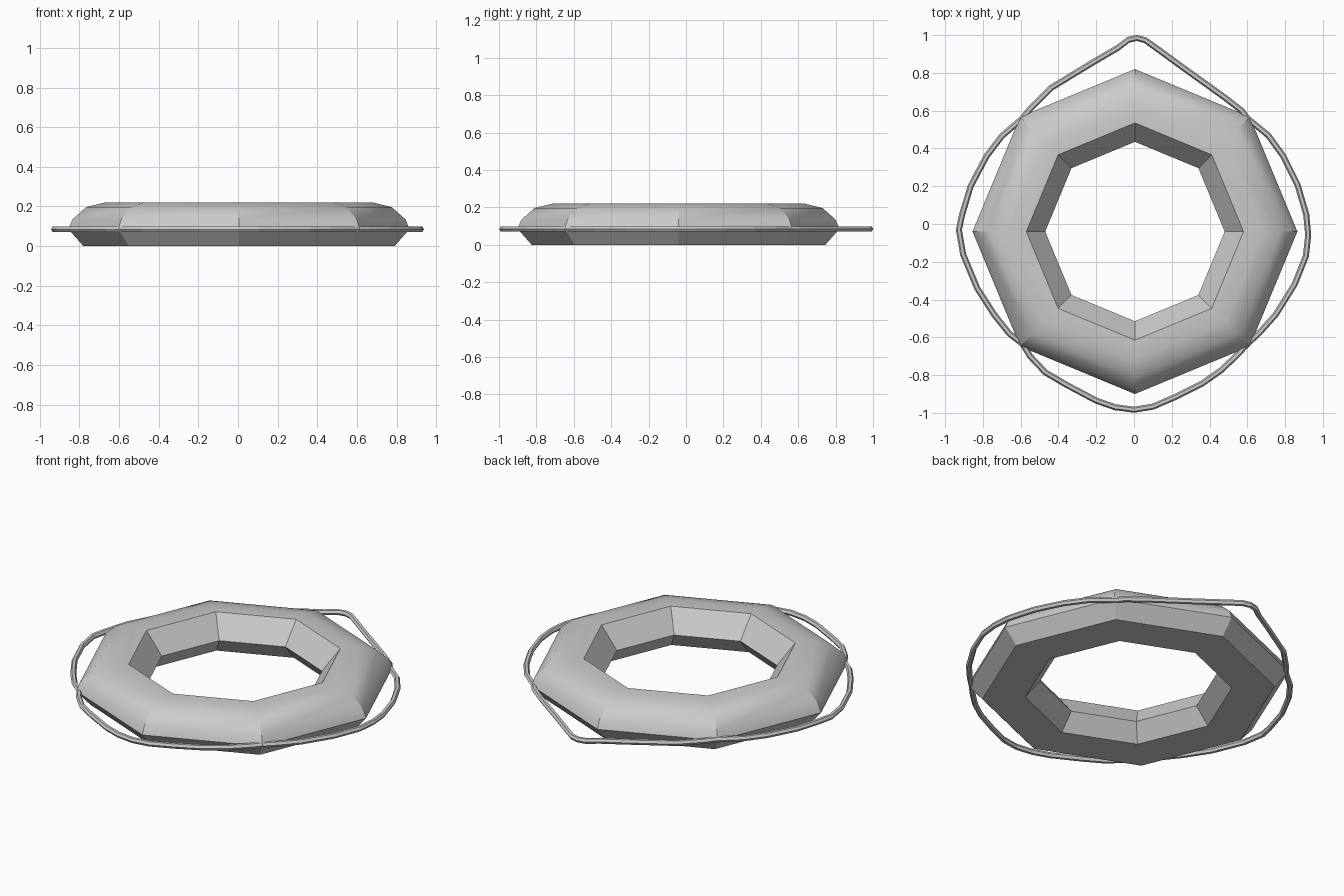
import bpy, bmesh, math

if "Cube" in bpy.data.objects:
    bpy.data.objects.remove(bpy.data.objects["Cube"])

# Ring body: profile (radius, height) swept round eight corners
PROFILE = [(0.555, 0), (0.785, 0), (0.86, 0.085), (0.84, 0.135),
           (0.77, 0.197), (0.675, 0.22), (0.575, 0.22), (0.475, 0.095)]
SIDES = 8
CX, CY = 0.005, -0.04

bm = bmesh.new()
rings = []
for i in range(SIDES):
    a = 2 * math.pi * i / SIDES
    rings.append([bm.verts.new((CX + r * math.cos(a), CY + r * math.sin(a), z))
                  for r, z in PROFILE])
n = len(PROFILE)
for i in range(SIDES):
    p, q = rings[i], rings[(i + 1) % SIDES]
    for j in range(n):
        k = (j + 1) % n
        bm.faces.new((p[j], q[j], q[k], p[k]))
bmesh.ops.recalc_face_normals(bm, faces=bm.faces)
mesh = bpy.data.meshes.new("float_ring")
bm.to_mesh(mesh)
bm.free()
ring = bpy.data.objects.new("float_ring", mesh)
bpy.context.collection.objects.link(ring)
bpy.context.view_layer.objects.active = ring
ring.select_set(True)
bpy.ops.object.shade_smooth_by_angle(angle=math.radians(30))

# Grab rope: four slack loops, pinned at the diagonal corners
BACK = [(0.60, 0.56), (0.57, 0.60), (0.48, 0.67), (0.25, 0.835), (0.12, 0.93), (0.06, 0.973),
        (0.015, 0.985), (-0.03, 0.975), (-0.09, 0.93), (-0.21, 0.86), (-0.44, 0.72), (-0.55, 0.61)]
LEFT = [(-0.59, 0.56), (-0.70, 0.465), (-0.78, 0.36), (-0.865, 0.20), (-0.91, 0.05),
        (-0.927, -0.03), (-0.905, -0.16), (-0.83, -0.34), (-0.74, -0.48), (-0.66, -0.58)]
FRONT = [(-0.59, -0.635), (-0.55, -0.70), (-0.47, -0.785), (-0.36, -0.85), (-0.20, -0.935),
         (-0.10, -0.97), (0, -0.983), (0.10, -0.967), (0.22, -0.915), (0.36, -0.845),
         (0.46, -0.775), (0.55, -0.69)]
RIGHT = [(0.60, -0.635), (0.66, -0.58), (0.75, -0.48), (0.85, -0.32), (0.91, -0.17),
         (0.922, -0.06), (0.912, 0.05), (0.865, 0.21), (0.79, 0.36), (0.71, 0.47)]
path = BACK + LEFT + FRONT + RIGHT

curve = bpy.data.curves.new("grab_rope", 'CURVE')
curve.dimensions = '3D'
curve.bevel_depth = 0.016
curve.bevel_resolution = 1
spline = curve.splines.new('POLY')
spline.points.add(len(path) - 1)
for pt, (x, y) in zip(spline.points, path):
    pt.co = (x, y, 0.085, 1)
spline.use_cyclic_u = True
spline.use_smooth = False
rope = bpy.data.objects.new("grab_rope", curve)
bpy.context.collection.objects.link(rope)
